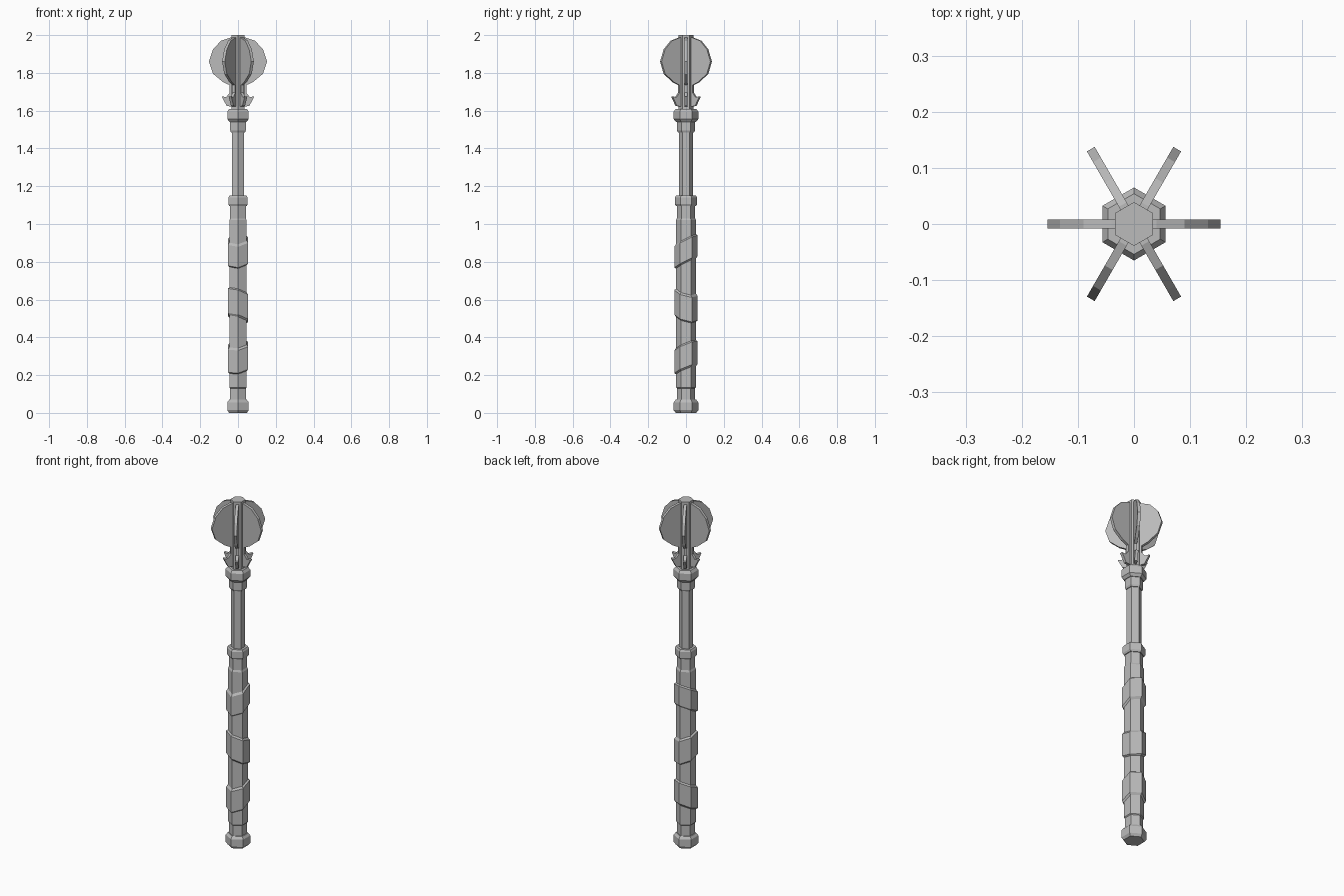
import bpy, bmesh
from math import cos, sin, radians

cube = bpy.data.objects.get("Cube")
if cube:
    bpy.data.objects.remove(cube, do_unlink=True)

metal = bpy.data.materials.new("plain_grey")
metal.use_nodes = True
GREY = (0.5, 0.5, 0.5, 1)
metal.diffuse_color = GREY
metal.node_tree.nodes["Principled BSDF"].inputs["Base Color"].default_value = GREY


def finish(name, bm):
    bmesh.ops.recalc_face_normals(bm, faces=bm.faces)
    mesh = bpy.data.meshes.new(name)
    bm.to_mesh(mesh)
    bm.free()
    mesh.materials.append(metal)
    ob = bpy.data.objects.new(name, mesh)
    bpy.context.collection.objects.link(ob)
    return ob


def hex_part(name, profile, tilt=(0, 0)):
    """Six-sided column through (corner radius, height) rings, optionally sheared."""
    bm = bmesh.new()
    rings = []
    for r, z in profile:
        ring = []
        for k in range(6):
            a = radians(30 + 60 * k)
            x, y = r * cos(a), r * sin(a)
            ring.append(bm.verts.new((x, y, z + tilt[0] * x + tilt[1] * y)))
        rings.append(ring)
    for low, high in zip(rings, rings[1:]):
        for k in range(6):
            j = (k + 1) % 6
            bm.faces.new((low[k], low[j], high[j], high[k]))
    bm.faces.new(rings[0][::-1])
    bm.faces.new(rings[-1])
    return finish(name, bm)


# Handle, from the pommel up
hex_part("pommel", [(0.054, 0), (0.065, 0.014), (0.065, 0.056), (0.054, 0.07)])
hex_part("grip", [(0.048, 0.06), (0.048, 0.13), (0.053, 0.135),
                  (0.053, 1.02), (0.048, 1.03), (0.048, 1.11)])
hex_part("grip_collar", [(0.053, 1.095), (0.059, 1.105), (0.059, 1.14), (0.053, 1.15)])
hex_part("shaft", [(0.038, 1.14), (0.038, 1.5)])
hex_part("neck_collar", [(0.043, 1.485), (0.048, 1.495), (0.048, 1.55)])
hex_part("head_collar", [(0.052, 1.54), (0.065, 1.555), (0.065, 1.595), (0.054, 1.61)])
hex_part("head_core", [(0.039, 1.6), (0.039, 2.0)])

# Slanted wraps around the grip
for name, z, half, tilt in (("upper_wrap", 0.855, 0.055, (0.1, 0.5)),
                            ("middle_wrap", 0.57, 0.065, (-0.3, -0.25)),
                            ("lower_wrap", 0.295, 0.06, (0.15, 0.4))):
    hex_part(name, [(0.05, z - half - 0.012), (0.062, z - half),
                    (0.062, z + half), (0.05, z + half + 0.012)], tilt)

# Six flanges: a rounded blade above a small flared barb
OUTLINE = [(0.02, 1.62), (0.06, 1.625), (0.086, 1.675), (0.062, 1.672), (0.044, 1.695),
           (0.044, 1.735), (0.08, 1.752), (0.132, 1.795), (0.154, 1.86),
           (0.132, 1.925), (0.09, 1.97), (0.04, 1.987), (0.02, 1.987)]
HALF = 0.008
for k in range(6):
    a = radians(60 * k)
    bm = bmesh.new()
    sides = [[bm.verts.new((r * cos(a) - t * sin(a), r * sin(a) + t * cos(a), z))
              for r, z in OUTLINE] for t in (-HALF, HALF)]
    bm.faces.new(sides[0])
    bm.faces.new(sides[1][::-1])
    for i in range(len(OUTLINE)):
        j = (i + 1) % len(OUTLINE)
        bm.faces.new((sides[0][i], sides[1][i], sides[1][j], sides[0][j]))
    finish(f"flange_{k + 1}", bm)
